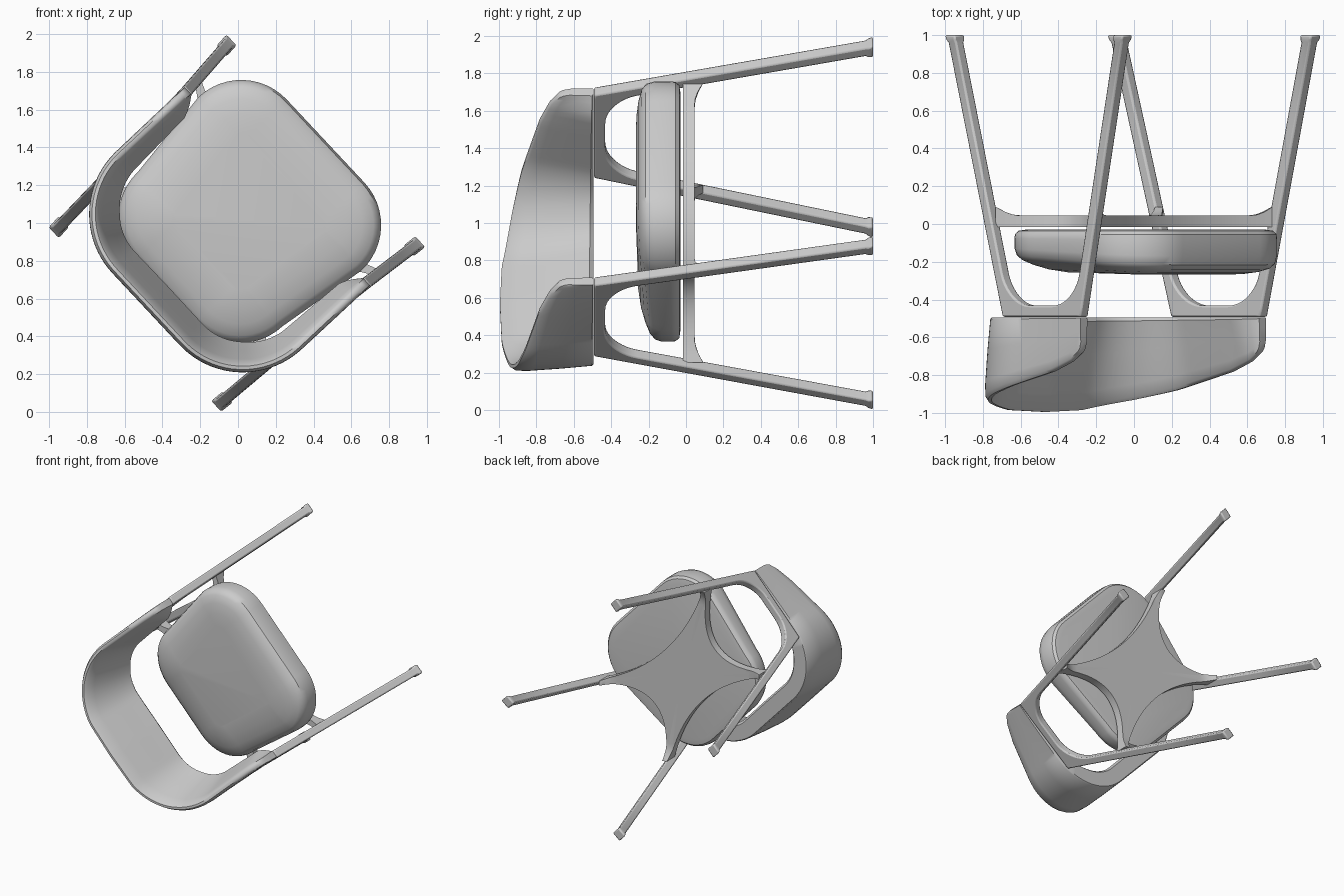
import bpy, bmesh, math

if "Cube" in bpy.data.objects:
    bpy.data.objects.remove(bpy.data.objects["Cube"])

ANG = math.radians(43.1)
C, S = math.cos(ANG), math.sin(ANG)


def place(u, v, w):
    """Chair frame (u right, v forward, w up) to the tipped-over world pose."""
    return (u * S + v * C, -w, 1 - u * C + v * S)


def lerp(a, b, t):
    return a + (b - a) * t


def table(pts, x):
    for (x0, y0), (x1, y1) in zip(pts, pts[1:]):
        if x <= x1:
            return lerp(y0, y1, max(0, (x - x0) / (x1 - x0)))
    return pts[-1][1]


def loft(name, rings, bevel=0, angle=35):
    """Skin a list of closed rings and cap both ends."""
    bm = bmesh.new()
    vs = [[bm.verts.new(place(*p)) for p in r] for r in rings]
    n = len(rings[0])
    for a, b in zip(vs, vs[1:]):
        for i in range(n):
            j = (i + 1) % n
            bm.faces.new((a[i], a[j], b[j], b[i]))
    bm.faces.new(vs[0])
    bm.faces.new(vs[-1])
    bmesh.ops.recalc_face_normals(bm, faces=bm.faces)
    me = bpy.data.meshes.new(name)
    bm.to_mesh(me)
    bm.free()
    ob = bpy.data.objects.new(name, me)
    bpy.context.collection.objects.link(ob)
    bpy.ops.object.select_all(action='DESELECT')
    ob.select_set(True)
    bpy.context.view_layer.objects.active = ob
    bpy.ops.object.shade_smooth_by_angle(angle=math.radians(angle))
    if bevel:
        m = ob.modifiers.new("soft_edges", 'BEVEL')
        m.width, m.segments, m.angle_limit = bevel, 2, math.radians(50)
    return ob


# Seat cushion: rounded trapezoid rings, domed on top and tilted up at the front
def seat_ring(inset, w, tilt):
    R = 0.33
    ring = []
    for cu, cv, a0 in ((.63, .635, 0), (-.63, .635, 90), (-.56, -.53, 180), (.56, -.53, 270)):
        ou, ov = math.copysign(abs(cu) - R, cu), math.copysign(abs(cv) - R, cv)
        for k in range(13):
            a = math.radians(a0 + 7.5 * k)
            u, v = ou + (R - inset) * math.cos(a), ov + (R - inset) * math.sin(a)
            ring.append((u, v, w + tilt * v))
    return ring


loft("seat", [seat_ring(i, w, t) for i, w, t in (
    (.06, .03, 0), (.02, .036, 0), (.003, .055, 0), (0, .08, .01), (0, .145, .04), (.012, .185, .05),
    (.04, .21, .05), (.1, .232, .045), (.18, .25, .035), (.28, .26, .02))])

# Backrest shell: U-shaped sweep whose height rises from arm tips to the rear
SIDE, R, REAR = .495, .46, .26
ARC = R * math.pi / 2
HALF = SIDE + ARC + REAR
HEIGHT = [(0, .63), (.008, .665), (.02, .685), (.04, .70), (.08, .73), (.22, .785), (.62, .885),
          (.865, .935), (1.2, .99), (HALF, 1.0)]
INNER = [(0, .055), (.04, .085), (.1, .12), (.5, .14), (.85, .165), (HALF, .17)]


def path(s):
    """Point and inward normal of the right half, from the arm tip backwards."""
    if s < SIDE:
        return .72, .285 - s, -1, 0
    if s < SIDE + ARC:
        a = (s - SIDE) / R
        return .26 + R * math.cos(a), -.21 - R * math.sin(a), -math.cos(a), math.sin(a)
    return .26 - (s - SIDE - ARC), -.67, 0, 1


def shell_ring(s, side):
    u, v, nu, nv = path(s)
    h = table(HEIGHT, s)
    k = min(1, s / .85)
    k = k * k * (3 - 2 * k)
    ob, ib = .03 * k, table(INNER, s)
    sec = [(ob + .008, 0), (ob, .02), (ob * .5, .4), (ob * .1, .8), (.004, .94), (.018, .99),
           (.036, .99), (.05, .95), (lerp(.05, ib, .2), .8), (lerp(.05, ib, .6), .4),
           (ib, .04), (ib - .015, 0)]
    return [((u + nu * d) * side, v + nv * d, lerp(.495, h, f)) for d, f in sec]


ss = [0, .004, .008, .014, .02, .03, .04] + [.04 + (HALF - .04) * i / 40 for i in range(1, 41)]
rings = [shell_ring(s, 1) for s in ss] + [shell_ring(s, -1) for s in reversed(ss[:-1])]
loft("backrest", rings, angle=45)

# Side frames: front leg, arm rail and rear leg in one arch with filleted inner corners
TOP, FOOT, HW = .492, -1.0, .031


def front(w):
    t = (w - FOOT) / (TOP - FOOT)
    return lerp(.728, .693, t), lerp(.6, .258, t)


def rear(w):
    t = (w - FOOT) / (TOP - FOOT)
    return lerp(.632, .655, t), lerp(-.71, -.285, t)


def frame_u(v, w):
    (uf, vf), (ur, vr) = front(w), rear(w)
    return lerp(ur, uf, (v - vr) / (vf - vr))


def half_arch(line, sgn):
    """(outer, inner) point pairs from the foot to the middle of the arm rail."""
    pairs = []
    for w in (FOOT, -.975, -.96, -.5, 0, .15):
        hw = HW + (.01 if w < -.99 else .004 if w < -.97 else 0)
        v = line(w)[1]
        pairs.append(((v + sgn * hw, w), (v - sgn * hw, w)))
    r, wi = .17, TOP - .06
    for k in range(11):
        a = math.radians(9 * k)
        w = wi - r + r * math.sin(a)
        v = line(w)[1] - sgn * (HW + r * (1 - math.cos(a)))
        if k <= 5:
            wo = lerp(wi - r, TOP, k / 5)
            outer = (line(wo)[1] + sgn * HW, wo)
        else:
            outer = (lerp(line(TOP)[1] + sgn * HW, v, (k - 5) / 5), TOP)
        pairs.append((outer, (v, w)))
    return pairs


arch = half_arch(front, 1) + half_arch(rear, -1)[::-1]
for name, side in (("left_leg_frame", -1), ("right_leg_frame", 1)):
    rings = []
    for o, n in arch:
        h = HW + (.008 if max(o[1], n[1]) < -.97 else 0)
        rings.append([(side * (frame_u(*p) + d), *p)
                      for p, d in ((o, -h), (o, h), (n, h), (n, -h))])
    loft(name, rings, bevel=.01)

# Seat support: four-pointed plate with concave sides, flaring down where it meets the legs
(fu, fv), (ru, rv) = front(0), rear(0)
tips = [(fu, fv), (-fu, fv), (-ru, rv), (ru, rv)]
outline = []
for i, a in enumerate(tips):
    b = tips[(i + 1) % 4]
    L = math.dist(a, b)
    d = ((b[0] - a[0]) / L * .028, (b[1] - a[1]) / L * .028)
    p, q = (a[0] + d[0], a[1] + d[1]), (b[0] - d[0], b[1] - d[1])
    m = ((a[0] + b[0]) * .1, (a[1] + b[1]) * .1)
    for k in range(33):
        t = k / 32
        outline.append([(1 - t) ** 2 * p[j] + 2 * t * (1 - t) * m[j] + t * t * q[j] for j in (0, 1)])


def plate_ring(scale, top):
    ring = []
    for u, v in outline:
        u, v = u * scale, v * scale
        near = max(0, 1 - min(math.dist((u, v), p) for p in tips) / .15)
        ring.append((u, v, .015 if top else -.045 - .07 * near ** 2))
    return ring


loft("seat_support", [plate_ring(.3, True), plate_ring(1, True)] +
     [plate_ring(s, False) for s in (1, .97, .94, .91, .87, .82, .3)], angle=40)
